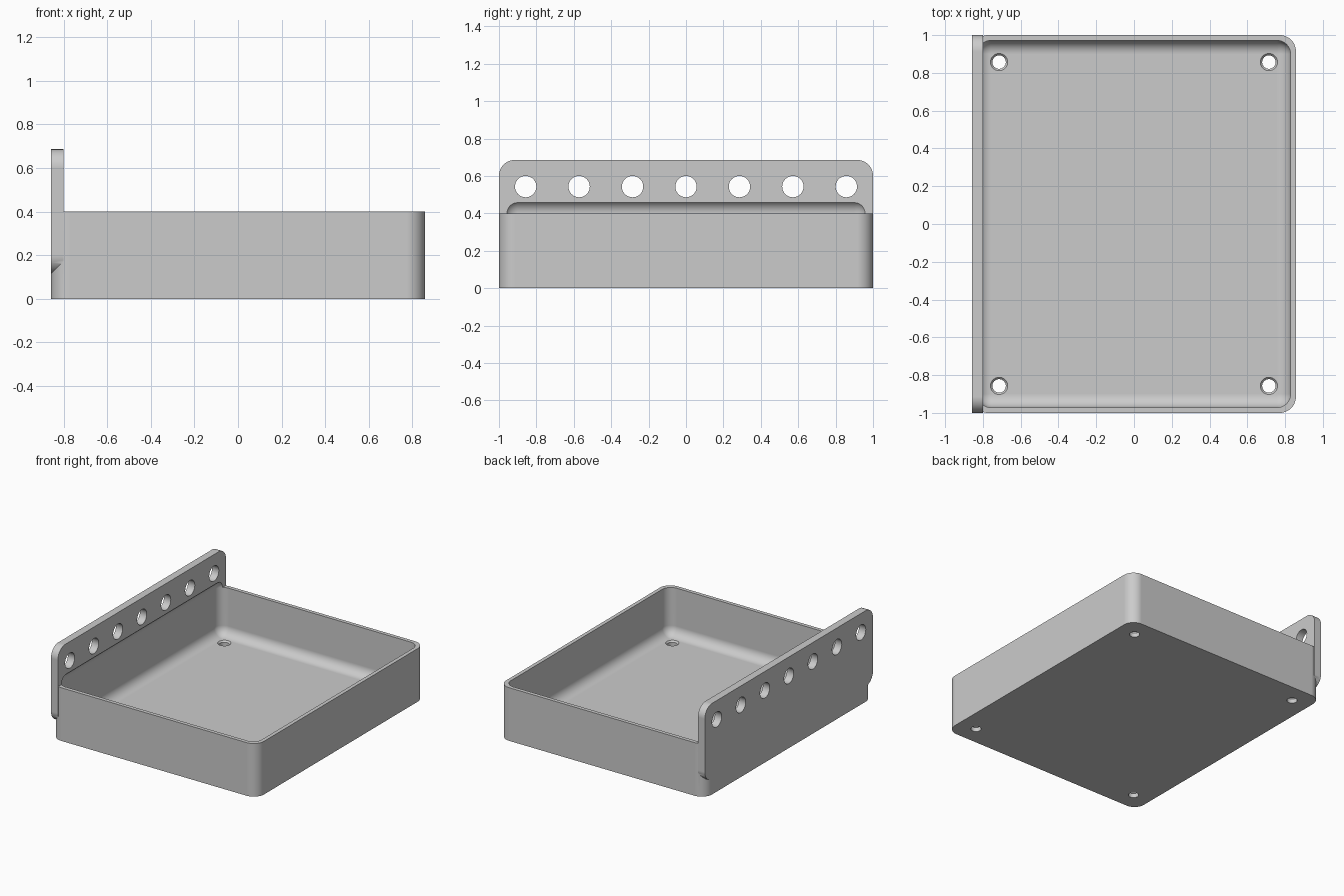
import bpy
import bmesh
from math import cos, sin, pi
from mathutils import Vector

MM = 1 / 70          # design unit: the tray is 140 x 120 units
SEG = 12             # segments per rounded corner

cube = bpy.data.objects.get("Cube")
if cube:
    bpy.data.objects.remove(cube, do_unlink=True)

grey = bpy.data.materials.new("plain grey")
grey.use_nodes = True
colour = (0.6, 0.6, 0.6, 1)
grey.diffuse_color = colour
grey.node_tree.nodes["Principled BSDF"].inputs["Base Color"].default_value = colour


def finish(name, bm):
    bmesh.ops.recalc_face_normals(bm, faces=bm.faces)
    mesh = bpy.data.meshes.new(name)
    bm.to_mesh(mesh)
    bm.free()
    mesh.materials.append(grey)
    obj = bpy.data.objects.new(name, mesh)
    bpy.context.collection.objects.link(obj)
    return obj


def rounded_slab(name, half_a, half_b, radius, place, depth):
    """Extrude a rounded rectangle; place maps its 2D outline into space."""
    bm = bmesh.new()
    verts = []
    corners = ((1, 1), (-1, 1), (-1, -1), (1, -1))
    for q, (sa, sb) in enumerate(corners):
        for i in range(SEG + 1):
            t = (q + i / SEG) * pi / 2
            a = sa * (half_a - radius) + radius * cos(t)
            b = sb * (half_b - radius) + radius * sin(t)
            verts.append(bm.verts.new(Vector(place(a, b)) * MM))
    face = bm.faces.new(verts)
    ext = bmesh.ops.extrude_face_region(bm, geom=[face])
    moved = [g for g in ext["geom"] if isinstance(g, bmesh.types.BMVert)]
    bmesh.ops.translate(bm, verts=moved, vec=Vector(depth) * MM)
    return finish(name, bm)


def rounded_box(name, low, high, radius):
    bm = bmesh.new()
    bmesh.ops.create_cube(bm, size=1)
    low, high = Vector(low), Vector(high)
    for v in bm.verts:
        v.co = Vector([(l + h) / 2 + c * (h - l) for l, h, c in zip(low, high, v.co)]) * MM
    bmesh.ops.bevel(bm, geom=bm.edges[:], offset=radius * MM, segments=SEG,
                    profile=0.5, affect="EDGES")
    return finish(name, bm)


def cutter_cone(name, centre, r1, r2, depth, along_x=False):
    bm = bmesh.new()
    bmesh.ops.create_cone(bm, cap_ends=True, segments=32, radius1=r1 * MM,
                          radius2=r2 * MM, depth=depth * MM)
    obj = finish(name, bm)
    if along_x:
        obj.rotation_euler.y = pi / 2
    obj.location = Vector(centre) * MM
    return obj


def combine(target, tool, operation):
    mod = target.modifiers.new("combine", "BOOLEAN")
    mod.operation, mod.solver, mod.object = operation, "EXACT", tool
    tool.hide_render = True
    bpy.context.view_layer.update()
    graph = bpy.context.evaluated_depsgraph_get()
    mesh = bpy.data.meshes.new_from_object(target.evaluated_get(graph))
    target.modifiers.clear()
    target.data = mesh
    bpy.data.objects.remove(tool, do_unlink=True)


# Tray body and the upright mounting plate on its side
tray = rounded_slab("tray", 60, 70, 6, lambda a, b: (a, b, 0), (0, 0, 28))
plate = rounded_slab("mounting_plate", 70, 20, 6,
                     lambda a, b: (-60, a, 28 + b), (4, 0, 0))
combine(tray, plate, "UNION")

# Hollow with filleted floor, also scooping the foot of the plate
combine(tray, rounded_box("hollow", (-58, -68, 3), (58, 68, 33), 5), "DIFFERENCE")

# Row of holes through the plate
for i in range(-3, 4):
    combine(tray, cutter_cone("plate_hole", (-58, i * 20, 38), 4, 4, 12, True),
            "DIFFERENCE")

# Countersunk screw holes in the floor corners
for x in (-50, 50):
    for y in (-60, 60):
        combine(tray, cutter_cone("screw_hole", (x, y, 2), 2.5, 2.5, 8), "DIFFERENCE")
        combine(tray, cutter_cone("countersink", (x, y, 3), 2.3, 4.1, 2), "DIFFERENCE")

# Smooth fillets, crisp edges, flat large faces
bpy.ops.object.select_all(action="DESELECT")
tray.select_set(True)
bpy.context.view_layer.objects.active = tray
bpy.ops.object.shade_smooth_by_angle(angle=0.5)
normals = tray.modifiers.new("flat_faces", "WEIGHTED_NORMAL")
normals.keep_sharp = True
